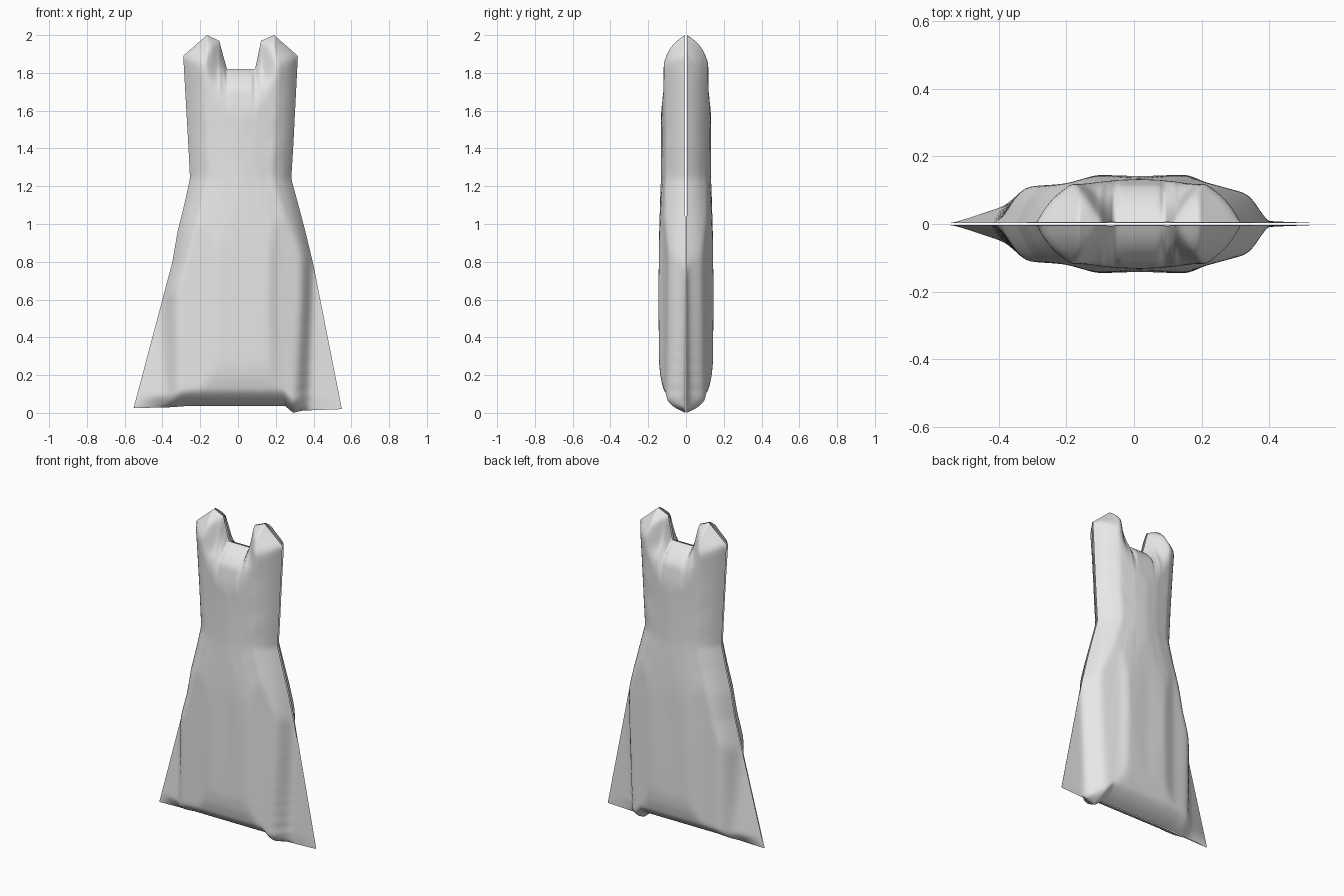
import bpy, bmesh, math
from mathutils import Vector

if "Cube" in bpy.data.objects:
    bpy.data.objects.remove(bpy.data.objects["Cube"])


def lerp_table(table, t):
    """Piecewise linear lookup in a list of (key, value) points."""
    if t <= table[0][0]:
        return table[0][1]
    for (a, p), (b, q) in zip(table, table[1:]):
        if t <= b:
            return p + (q - p) * (t - a) / (b - a)
    return table[-1][1]


# Side seams: x by height
LEFT = [(0.025, -0.553), (0.8, -0.347), (0.96, -0.32), (1.1, -0.285), (1.24, -0.254), (1.4, -0.262), (1.89, -0.29)]
RIGHT = [(0.02, 0.55), (0.78, 0.40), (0.96, 0.357), (1.1, 0.32), (1.24, 0.282), (1.4, 0.292), (1.89, 0.317)]
# Shoulders and square neckline, hem: height by fraction of the width
TOP = [(0, 1.89), (0.207, 2.0), (0.314, 1.97), (0.38, 1.82),
       (0.628, 1.82), (0.678, 1.97), (0.793, 2.0), (1, 1.89)]
HEM = [(0, 0.025), (0.18, 0.03), (0.25, 0.036), (0.73, 0.036),
       (0.765, 0.0), (0.81, 0.012), (1, 0.02)]
# Padding depth by distance from the edge, and its strength by height
PUFF = [(0, 0), (0.02, 0.037), (0.05, 0.073), (0.1, 0.113), (0.2, 0.132), (0.3, 0.14)]
FULL = [(0.3, 1.0), (0.6, 1.02), (0.9, 1.0), (1.2, 0.93), (1.5, 0.92), (1.7, 0.96), (1.85, 1.03)]
# Greatest depth by x, seen from above
CAP = [(-0.55, 0.0), (-0.38, 0.06), (-0.32, 0.108), (-0.2, 0.116), (-0.11, 0.143), (0.02, 0.138),
       (0.16, 0.144), (0.21, 0.12), (0.34, 0.086), (0.39, 0.02), (0.55, 0.0)]


def body_left(z):
    return max(lerp_table(LEFT, z), -0.39)


def body_right(z):
    ripple = 0.003 * math.sin(z * 90) if z < 0.8 else 0
    return min(lerp_table(RIGHT, z), lerp_table([(0.1, 0.365), (0.8, 0.39)], z) + ripple)


def top_x(u):
    return -0.29 + 0.607 * u


TOP_POINTS = [Vector((top_x(u), z)) for u, z in TOP]


def distance_to_top(p):
    best = 9
    for a, b in zip(TOP_POINTS, TOP_POINTS[1:]):
        d = b - a
        t = max(0, min(1, (p - a).dot(d) / d.length_squared))
        best = min(best, (p - a - d * t).length)
    return best


def depth(u, x, z):
    """How far the cloth bulges away from the middle plane."""
    steep = lerp_table([(0.6, 1.5), (1.3, 1.0)], z)
    edge = min((x - body_left(z)) * steep, (body_right(z) - x) * steep,
               (z - lerp_table(HEM, u)) * 1.3, distance_to_top(Vector((x, z))))
    edge = max(edge, 0)
    d = min(lerp_table(PUFF, edge) * lerp_table(FULL, z), lerp_table(CAP, x))
    # slanted creases beside the waist
    inner = min(1, edge / 0.15)
    crease = math.exp(-((z - 1.35) / 0.3) ** 2 - ((abs(x) - 0.21) / 0.06) ** 2)
    d += 0.003 * inner * crease * math.sin(z * 32 - abs(x) * 25)
    # flat flares outside the padded body
    if z > 1.2:
        return d
    hem_fade = min(1, max(0, z - lerp_table(HEM, u)) / 0.06)
    flare = max(0.34 * (x - lerp_table(LEFT, z)) if x < 0 else 0,
                0.04 * (lerp_table(RIGHT, z) - x) if x > 0.2 else 0)
    return max(d, min(flare, 0.055) * hem_fade)


# Column fractions that hit every corner of the neckline
columns = []
for (a, _), (b, _) in zip(TOP, TOP[1:]):
    n = max(3, round((b - a) / 0.0135))
    columns += [a + (b - a) * i / n for i in range(n)]
columns.append(1.0)

ROWS = 120


def make_panel(name, side, material):
    bm = bmesh.new()
    grid = []
    for u in columns:
        low, high = lerp_table(HEM, u), lerp_table(TOP, u)
        strip = []
        for j in range(ROWS + 1):
            t = j / ROWS
            t = 0.4 * t + 0.6 * (0.5 - 0.5 * math.cos(math.pi * t))
            z = low + (high - low) * t
            left, right = lerp_table(LEFT, z), lerp_table(RIGHT, z)
            x = left + (right - left) * u
            gap = lerp_table([(0.8, 0.003), (1.3, 0.005)], z)
            strip.append(bm.verts.new((x, side * (gap + depth(u, x, z)), z)))
        grid.append(strip)
    for a, b in zip(grid, grid[1:]):
        for j in range(ROWS):
            face = [a[j], b[j], b[j + 1], a[j + 1]]
            bm.faces.new(face if side < 0 else face[::-1])
    # relax the cloth inside its outline
    inside = [v for v in bm.verts if not v.is_boundary]
    for _ in range(8):
        bmesh.ops.smooth_vert(bm, verts=inside, factor=0.5, use_axis_y=True)
    for f in bm.faces:
        f.smooth = True
    mesh = bpy.data.meshes.new(name)
    bm.to_mesh(mesh)
    bm.free()
    mesh.materials.append(material)
    obj = bpy.data.objects.new(name, mesh)
    bpy.context.collection.objects.link(obj)


cloth = bpy.data.materials.new("light_grey_cloth")
cloth.diffuse_color = (0.8, 0.8, 0.8, 1)
cloth.use_nodes = True
cloth.node_tree.nodes["Principled BSDF"].inputs["Base Color"].default_value = cloth.diffuse_color

# Two matching halves of the dress, open at the seams
make_panel("dress_front_panel", -1, cloth)
make_panel("dress_back_panel", 1, cloth)
